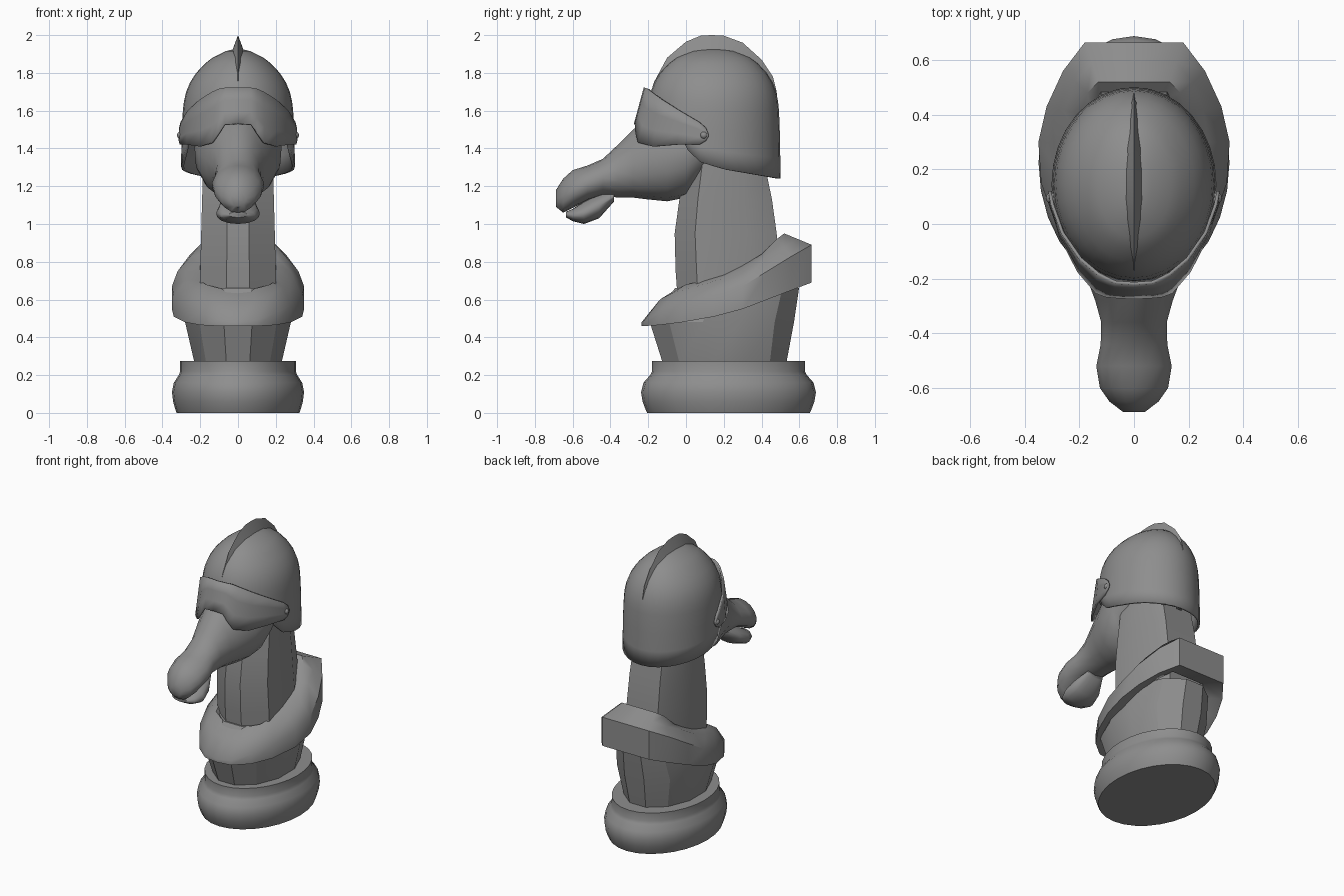
import bpy, math

if "Cube" in bpy.data.objects:
    bpy.data.objects.remove(bpy.data.objects["Cube"], do_unlink=True)

COL = (0.27, 0.27, 0.27, 1)
mat = bpy.data.materials.new("stone grey")
mat.use_nodes = True
mat.diffuse_color = COL
mat.node_tree.nodes["Principled BSDF"].inputs["Base Color"].default_value = COL


def finish(obj, angle):
    obj.data.materials.append(mat)
    bpy.ops.object.select_all(action='DESELECT')
    obj.select_set(True)
    bpy.context.view_layer.objects.active = obj
    bpy.ops.object.mode_set(mode='EDIT')
    bpy.ops.mesh.select_all(action='SELECT')
    bpy.ops.mesh.normals_make_consistent(inside=False)
    bpy.ops.object.mode_set(mode='OBJECT')
    bpy.ops.object.shade_smooth_by_angle(angle=math.radians(angle))
    return obj


def loft(name, rings, caps=(True, True), loop=False, closed=True, angle=40):
    """Skin a list of equal-length point rings."""
    n, m = len(rings[0]), len(rings)
    faces = []
    for i in range(m if loop else m - 1):
        for j in range(n if closed else n - 1):
            a, b, k = i * n, (i + 1) % m * n, (j + 1) % n
            faces.append((a + j, a + k, b + k, b + j))
    if caps[0] and not loop:
        faces.append(tuple(range(n)))
    if caps[1] and not loop:
        faces.append(tuple(range((m - 1) * n, m * n)))
    mesh = bpy.data.meshes.new(name)
    mesh.from_pydata([p for r in rings for p in r], [], faces)
    obj = bpy.data.objects.new(name, mesh)
    bpy.context.collection.objects.link(obj)
    return finish(obj, angle)


def oval(cy, rx, ry, z, n, turn=0.0):
    out = []
    for i in range(n):
        a = 2 * math.pi * (i + turn) / n
        out.append((rx * math.cos(a), cy + ry * math.sin(a), z))
    return out


def upright(y, top, bottom, w, n=16):
    """Oval section across the y axis, fuller low down."""
    out = []
    for i in range(n):
        a = 2 * math.pi * i / n
        x = w * math.cos(a) * (1 - 0.12 * math.sin(a))
        out.append((x, y, (top + bottom) / 2 + (top - bottom) / 2 * math.sin(a)))
    return out


def mirrored(half):
    """Continue a list of half stations round the other side (first element is x)."""
    return half + [(-s[0],) + tuple(s[1:]) for s in half[-1:0:-1] if s[0] > 0]


def interp(x, pts):
    for (a, u), (b, v) in zip(pts, pts[1:]):
        if x <= b:
            return u + (v - u) * max(0, (x - a) / (b - a))
    return pts[-1][1]


# Turned oval base
loft("base", [oval(0.225, r * 0.755, r, z, 28) for z, r in
              [(0, .43), (.02, .44), (.06, .455), (.11, .463), (.16, .45),
               (.2, .415), (.22, .405), (.275, .405)]])

# Chest block, flaring upward
loft("chest", [oval(cy, rx, ry, z, 12, 0.5) for z, cy, rx, ry in
               [(.25, .205, .235, .335), (.48, .19, .29, .395), (.66, .27, .26, .34)]], angle=25)


# Neck with a narrow flat front
def neck_ring(z, front, back, w):
    d = back - front
    half = [(w * .3, front), (w, front + d * .2), (w, front + d * .72), (w * .62, back)]
    return [(x, y, z) for x, y in half] + [(-x, y, z) for x, y in reversed(half)]


loft("neck", [neck_ring(*s) for s in
              [(.55, -.04, .5, .2), (.75, -.055, .5, .2), (.95, -.06, .48, .195),
               (1.13, -.035, .455, .19), (1.3, 0, .42, .185), (1.5, .03, .38, .17)]], angle=32)

# Tilted collar: outer x, y, lower z, upper z, then inner x, y, z
collar = [(0, -.235, .46, .48, 0, -.05, .65), (.1, -.22, .46, .49, .08, -.05, .655),
          (.2, -.14, .465, .53, .17, .0, .68), (.28, -.02, .48, .57, .2, .1, .70),
          (.34, .15, .51, .62, .2, .2, .73), (.35, .3, .55, .67, .2, .3, .78),
          (.32, .43, .6, .75, .19, .4, .84), (.26, .56, .65, .83, .17, .48, .92),
          (.18, .665, .69, .89, .13, .52, .95), (0, .665, .69, .89, 0, .52, .95)]


def collar_section(s, side):
    ox, oy, zb, zt, ix, iy, iz = s
    lift = .03 if oy < .5 else 0
    pts = [(ox * .7, .22 + (oy - .22) * .7, zb + .03), (ox, oy, zb), (ox, oy, zt),
           ((ox + ix) / 2, (oy + iy) / 2, (zt + iz) / 2 + lift), (ix, iy, iz),
           (ix * .8, .22 + (iy - .22) * .8, iz - .05)]
    return [(side * x, y, z) for x, y, z in pts]


loft("collar", [collar_section(s, 1) for s in collar]
     + [collar_section(s, -1) for s in collar[-2:0:-1]], loop=True, angle=45)

# Head and muzzle
loft("head", [upright(*s) for s in
              [(.25, 1.6, 1.3, .2), (.1, 1.65, 1.25, .225), (.05, 1.66, 1.19, .23),
               (0, 1.66, 1.14, .23), (-.1, 1.62, 1.12, .21), (-.2, 1.56, 1.13, .172),
               (-.28, 1.5, 1.14, .142), (-.36, 1.42, 1.14, .12), (-.44, 1.345, 1.15, .122),
               (-.52, 1.31, 1.125, .138), (-.6, 1.285, 1.085, .125),
               (-.65, 1.24, 1.06, .09), (-.688, 1.18, 1.09, .04)]], angle=50)
loft("lower_jaw", [upright(*s) for s in
                   [(-.38, 1.18, 1.12, .06), (-.46, 1.16, 1.03, .1), (-.54, 1.12, 1.0, .115),
                    (-.6, 1.08, 1.015, .09), (-.635, 1.065, 1.035, .05)]], angle=50)

# Helmet shell: domed top, skirt dropping toward the back, open at the face
SEG = 32
rings = []
for z, s in [(1.925, .08), (1.915, .22), (1.88, .46), (1.85, .59), (1.8, .75),
             (1.75, .86), (1.7, .93), (1.65, .97), (1.6, .99)]:
    rings.append(oval(.145, .295 * s, .35 * s ** .75, z, SEG))
rim = [(-.03, 1.52), (.0, 1.41), (.035, 1.34), (.2, 1.29), (.5, 1.24)]
for t in (.35, .7, 1):
    rings.append([(x, y, 1.6 + (interp(y, rim) - 1.6) * t)
                  for x, y, _ in oval(.145, .295 + .007 * t, .35 + .006 * t, 0, SEG)])
helmet = loft("helmet", rings, caps=(True, False), angle=50)
shell = helmet.modifiers.new("shell", 'SOLIDIFY')
shell.thickness = .015
shell.offset = -1

# Sharp crest over the helmet
ridge = [(-.205, 1.63), (-.17, 1.75), (-.1, 1.88), (0, 1.965), (.08, 1.998), (.14, 2.0),
         (.2, 1.997), (.3, 1.96), (.4, 1.87), (.46, 1.78), (.48, 1.7), (.495, 1.5), (.5, 1.26)]
crest = []
for y, z in ridge:
    iy = .14 + (y - .14) * .84
    iz = 1.55 + (z - 1.55) * .82 if z > 1.55 else z
    w = .03 if z > 1.7 else .02
    crest.append([(-w, iy, iz), (0, y, z), (w, iy, iz)])
loft("crest", crest, angle=50)

# Visor band: x, y, lower z, upper z, arched over the nose
visor = [(0, -.275, 1.53, 1.72), (.07, -.27, 1.525, 1.72), (.1, -.255, 1.48, 1.715),
         (.135, -.23, 1.43, 1.7), (.2, -.155, 1.41, 1.66), (.265, -.04, 1.42, 1.60),
         (.3, .07, 1.42, 1.54), (.306, .105, 1.44, 1.51), (.306, .12, 1.465, 1.475)]


def visor_column(x, y, lo, hi):
    lean = .27 * max(0, min(1, (.05 - y) / .3))
    zs = [lo + (hi - lo) * t / 3 for t in range(4)]
    return [(x * (1 - .12 * (z - 1.5)), y + lean * (z - 1.51), z) for z in zs]


columns = [(-x, y, a, b) for x, y, a, b in visor[:0:-1]] + visor
band = loft("visor", [visor_column(*c) for c in columns], caps=(False, False),
            closed=False, angle=50)
thick = band.modifiers.new("thickness", 'SOLIDIFY')
thick.thickness = .012
thick.offset = 0

# Visor pivots
for side, label in ((1, "left"), (-1, "right")):
    bpy.ops.mesh.primitive_uv_sphere_add(segments=12, ring_count=8, radius=.02,
                                         location=(side * .303, .095, 1.47))
    bolt = bpy.context.object
    bolt.name = label + "_visor_pivot"
    finish(bolt, 60)
